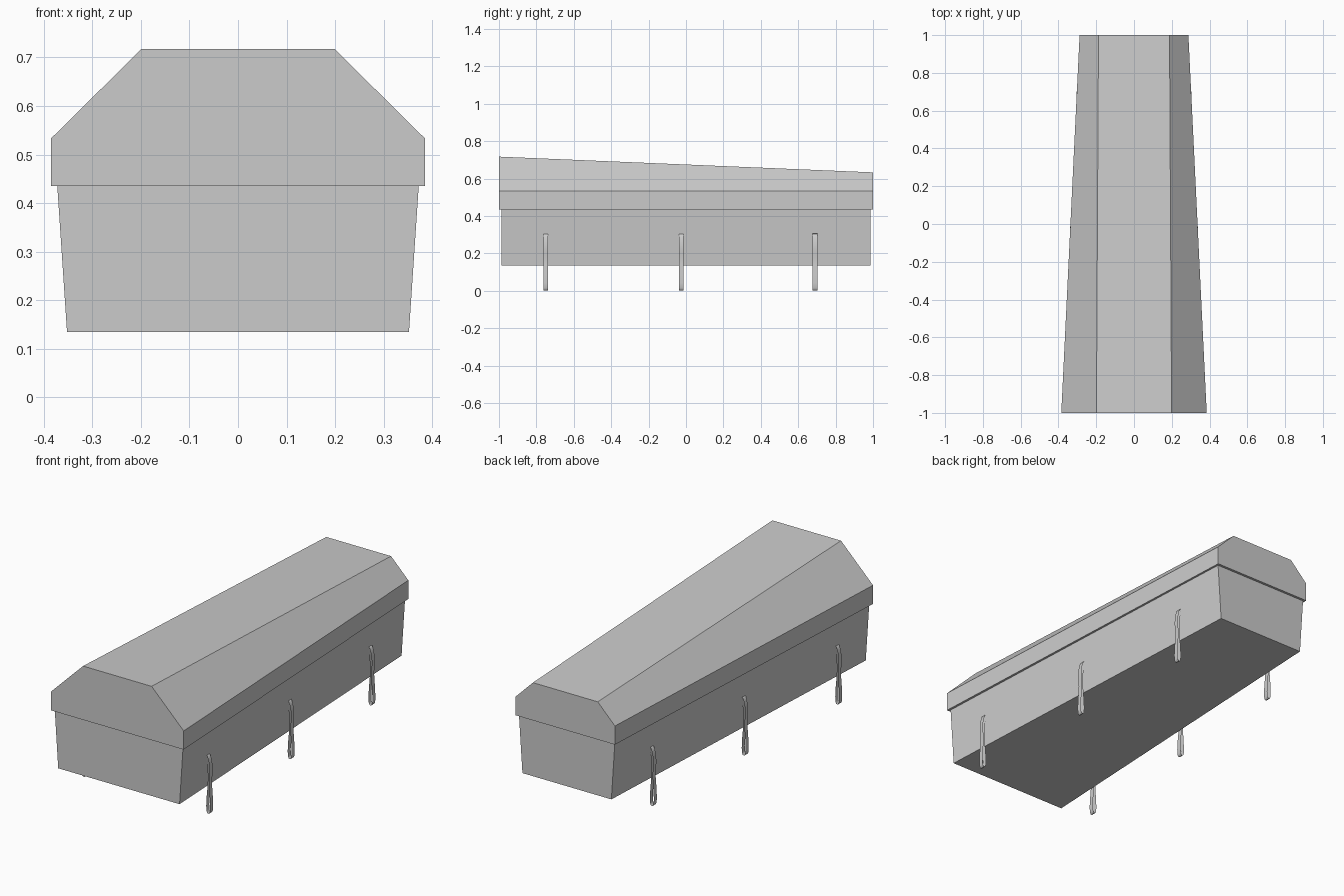
import bpy, bmesh

if "Cube" in bpy.data.objects:
    bpy.data.objects.remove(bpy.data.objects["Cube"])


def loft(name, sections, caps=True):
    """Join matching closed (x, z) sections placed at given y positions."""
    bm = bmesh.new()
    rings = [[bm.verts.new((x, y, z)) for x, z in pts] for y, pts in sections]
    n = len(rings[0])
    for a, b in zip(rings, rings[1:]):
        for i in range(n):
            j = (i + 1) % n
            bm.faces.new((a[i], a[j], b[j], b[i]))
    if caps:
        bm.faces.new(rings[0])
        bm.faces.new(rings[-1])
    bmesh.ops.recalc_face_normals(bm, faces=bm.faces)
    mesh = bpy.data.meshes.new(name)
    bm.to_mesh(mesh)
    bm.free()
    obj = bpy.data.objects.new(name, mesh)
    bpy.context.collection.objects.link(obj)
    return obj


def mirrored(half):
    """Complete a right-hand profile with its left side."""
    return half + [(-x, z) for x, z in reversed(half)]


# Tapered box
loft("casket_body", [
    (-0.987, mirrored([(0.352, 0.135), (0.372, 0.435)])),
    (0.987, mirrored([(0.258, 0.135), (0.278, 0.435)])),
])

# Faceted lid, lower and narrower at the back
loft("casket_lid", [
    (-1.0, mirrored([(0.385, 0.435), (0.385, 0.533), (0.199, 0.717)])),
    (1.0, mirrored([(0.288, 0.435), (0.288, 0.533), (0.188, 0.633)])),
])

# Hanging strap loops: thin ribbons, three per side
strap = [(0, 0.001), (0.006, 0.004), (0.010, 0.014), (0.0115, 0.04),
         (0.009, 0.09), (0.005, 0.14), (0.004, 0.17), (0.007, 0.20),
         (0.0085, 0.225), (0.007, 0.255), (0.001, 0.285), (-0.006, 0.303),
         (-0.012, 0.306), (-0.011, 0.285), (-0.006, 0.26), (-0.003, 0.22),
         (-0.001, 0.19), (-0.003, 0.165), (-0.005, 0.13), (-0.009, 0.09),
         (-0.0115, 0.04), (-0.010, 0.014), (-0.006, 0.004)]
for i, (y, cx) in enumerate([(-0.75, 0.361), (-0.025, 0.326), (0.69, 0.294)]):
    for side, label in ((1, "right"), (-1, "left")):
        pts = [(side * (cx + dx), z) for dx, z in strap]
        ribbon = loft(f"strap_{label}_{i + 1}",
                      [(y - 0.0125, pts), (y + 0.0125, pts)], caps=False)
        ribbon.data.shade_smooth()
